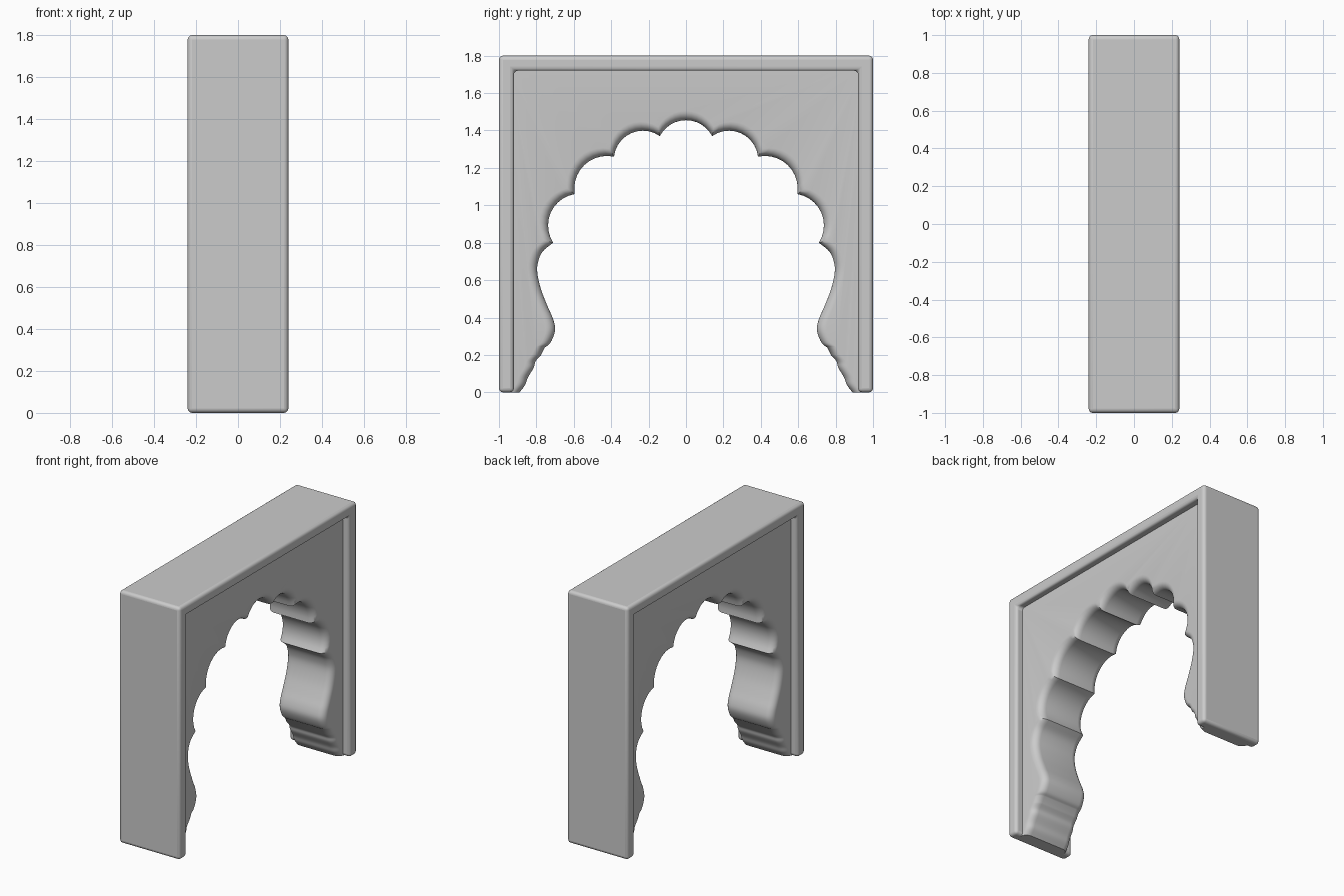
import bpy, bmesh, math
from mathutils import Vector

cube = bpy.data.objects.get("Cube")
if cube:
    bpy.data.objects.remove(cube, do_unlink=True)

stone = bpy.data.materials.new("light_grey_stone")
stone.use_nodes = True
grey = (0.6, 0.6, 0.6, 1)
stone.diffuse_color = grey
stone.node_tree.nodes["Principled BSDF"].inputs["Base Color"].default_value = grey

HALF, PANEL, HEIGHT, RIM = 0.24, 0.185, 1.8, 0.08
ROUND = 0.05


def finish(name, bm):
    bmesh.ops.recalc_face_normals(bm, faces=bm.faces)
    mesh = bpy.data.meshes.new(name)
    bm.to_mesh(mesh)
    bm.free()
    obj = bpy.data.objects.new(name, mesh)
    bpy.context.collection.objects.link(obj)
    mesh.materials.append(stone)
    return obj


def smooth(obj, degrees):
    bpy.ops.object.select_all(action='DESELECT')
    obj.select_set(True)
    bpy.context.view_layer.objects.active = obj
    bpy.ops.object.shade_smooth_by_angle(angle=math.radians(degrees))


def lobe(a, b, rise, steps=10):
    """Circular arc from a towards b, bulging away from the opening."""
    a, b = Vector(a), Vector(b)
    chord = b - a
    c = chord.length
    out = Vector((-chord.y, chord.x)) / c
    radius = (c * c / 4 + rise * rise) / (2 * rise)
    centre = (a + b) / 2 + out * (rise - radius)
    sweep = math.asin(min(1, c / 2 / radius))
    return [centre + radius * (out * math.cos(t) + chord / c * math.sin(t))
            for t in (sweep * (2 * i / steps - 1) for i in range(steps))]


def spline(pts, steps=4):
    """Smooth curve through the points."""
    p = [Vector(q) for q in pts]
    p = [p[0] * 2 - p[1]] + p + [p[-1] * 2 - p[-2]]
    out = []
    for a, b, c, d in zip(p, p[1:], p[2:], p[3:]):
        for i in range(steps):
            t = i / steps
            out.append(b + (c - a) * t / 2 + (a * 2 - b * 5 + c * 4 - d) * t * t / 2
                       + (b * 3 - a - c * 3 + d) * t ** 3 / 2)
    return out + [p[-2]]


# Opening outline: scallops, then the waisted leg and stepped foot
cusps = [(0.14, 1.37), (0.385, 1.26), (0.595, 1.06), (0.71, 0.80)]
side = []
for a, b in zip(cusps, cusps[1:]):
    side += lobe(a, b, 0.077)
side += spline([cusps[-1], (0.765, 0.755), (0.79, 0.70), (0.795, 0.64), (0.775, 0.55),
                (0.74, 0.46), (0.71, 0.39), (0.70, 0.33), (0.725, 0.265), (0.755, 0.24)])
side += spline([(0.775, 0.20), (0.805, 0.165), (0.815, 0.13), (0.845, 0.08),
                (0.86, 0.04), (0.89, 0.0)])
top = lobe((-0.14, 1.37), cusps[0], 0.085, 12)
arch = [Vector((-p.x, p.y)) for p in reversed(side)] + top[1:] + side


def widened(p, d):
    away = Vector((p.x, max(0, p.y - 0.6))).normalized()
    return p + away * d


# Recessed panel with the opening's rims rounded over
bm = bmesh.new()
turns = [i * math.pi / 12 for i in range(7)]
rows = [(-PANEL + ROUND * (1 - math.cos(t)), ROUND * (1 - math.sin(t))) for t in turns]
rows += [(-x, d) for x, d in reversed(rows)]
rings = []
for x, d in rows:
    rings.append([bm.verts.new((x, q.x, q.y)) for q in (widened(p, d) for p in arch)])
for r, s in zip(rings, rings[1:]):
    for i in range(len(r) - 1):
        bm.faces.new((r[i], r[i + 1], s[i + 1], s[i]))
outer = [(0.96, 0), (0.96, HEIGHT - 0.04), (-0.96, HEIGHT - 0.04), (-0.96, 0)]
ends = []
for ring, x in ((rings[0], -PANEL), (rings[-1], PANEL)):
    corner = [bm.verts.new((x, y, z)) for y, z in outer]
    bm.faces.new(ring + corner)
    ends.append(corner)
for i in range(3):
    bm.faces.new((ends[0][i], ends[0][i + 1], ends[1][i + 1], ends[1][i]))
bm.faces.new([r[0] for r in rings] + [ends[1][3], ends[0][3]])
bm.faces.new([r[-1] for r in rings] + [ends[1][0], ends[0][0]])
smooth(finish("scalloped_arch_panel", bm), 50)

# Raised frame around the top and both sides
bm = bmesh.new()
inner = 1 - RIM
profile = [(-1, 0), (-1, HEIGHT), (1, HEIGHT), (1, 0), (inner, 0),
           (inner, HEIGHT - RIM), (-inner, HEIGHT - RIM), (-inner, 0)]
face = bm.faces.new([bm.verts.new((-HALF, y, z)) for y, z in profile])
grown = bmesh.ops.extrude_face_region(bm, geom=[face])
verts = [v for v in grown["geom"] if isinstance(v, bmesh.types.BMVert)]
bmesh.ops.translate(bm, verts=verts, vec=(2 * HALF, 0, 0))
frame = finish("outer_frame", bm)
bevel = frame.modifiers.new("soft_edges", 'BEVEL')
bevel.width = 0.022
bevel.segments = 4
smooth(frame, 40)
